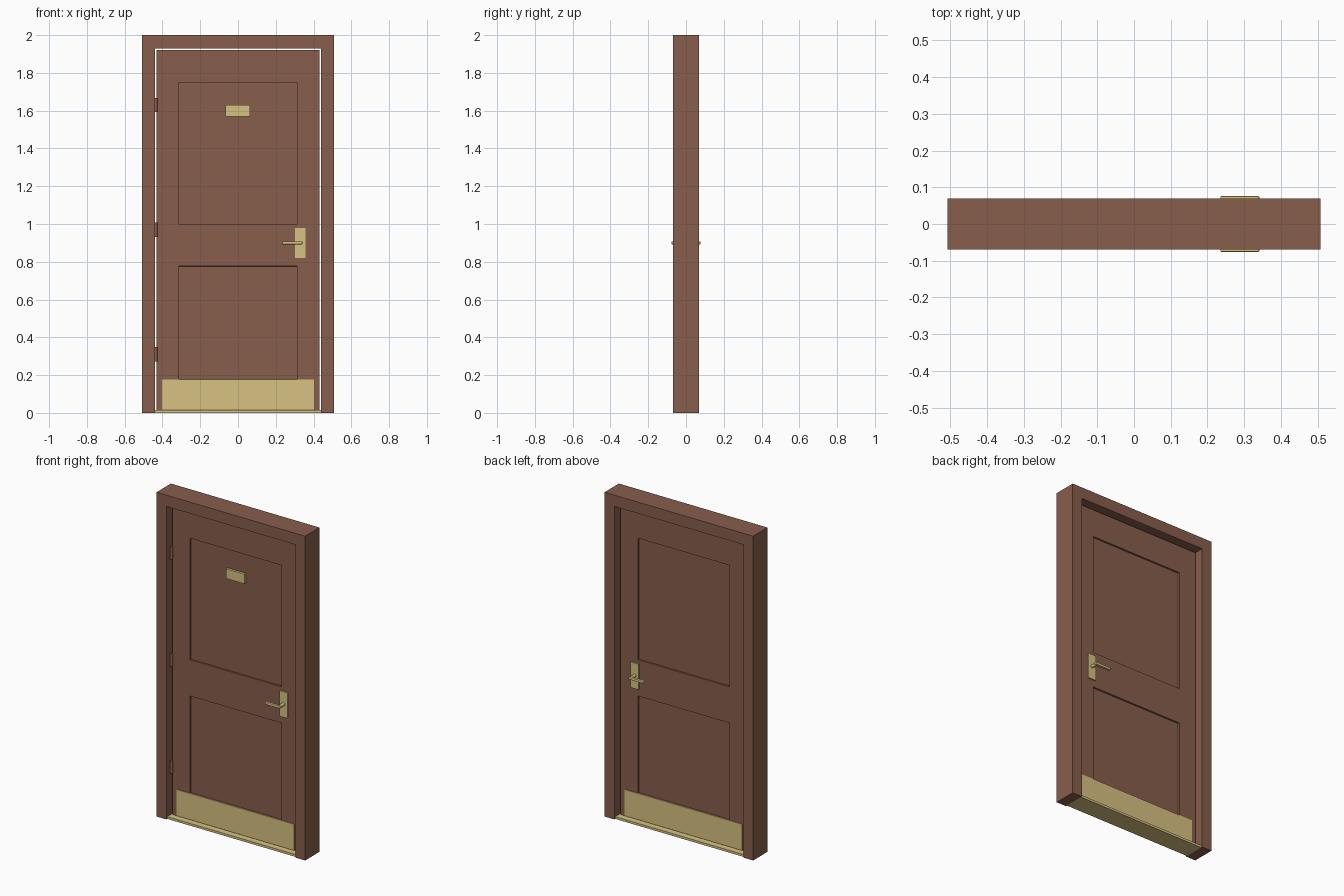
import bpy, bmesh, math
from mathutils import Matrix, Vector

if "Cube" in bpy.data.objects:
    bpy.data.objects.remove(bpy.data.objects["Cube"], do_unlink=True)


def material(name, rgb):
    m = bpy.data.materials.new(name)
    m.use_nodes = True
    m.diffuse_color = (*rgb, 1)
    bsdf = m.node_tree.nodes["Principled BSDF"]
    bsdf.inputs["Base Color"].default_value = (*rgb, 1)
    bsdf.inputs["Roughness"].default_value = 0.6
    return m


WOOD = material("brown wood", (0.242, 0.112, 0.072))
BRASS = material("pale brass", (0.68, 0.54, 0.22))


def finish(bm, name, mat):
    mesh = bpy.data.meshes.new(name)
    bm.to_mesh(mesh)
    bm.free()
    mesh.materials.append(mat)
    obj = bpy.data.objects.new(name, mesh)
    bpy.context.collection.objects.link(obj)
    return obj


def box_mesh(x, y, z):
    """Box from (low, high) ranges on each axis."""
    bm = bmesh.new()
    bmesh.ops.create_cube(bm, size=1)
    for v in bm.verts:
        v.co = Vector([r[0] if c < 0 else r[1] for r, c in zip((x, y, z), v.co)])
    return bm


def box(name, mat, x, y, z):
    return finish(box_mesh(x, y, z), name, mat)


def rod(name, mat, centre, radius, length, axis):
    bm = bmesh.new()
    turn = Matrix.Rotation(math.pi / 2, 4, "X") if axis == "Y" else Matrix()
    bmesh.ops.create_cone(bm, cap_ends=True, segments=16, radius1=radius, radius2=radius,
                          depth=length, matrix=Matrix.Translation(centre) @ turn)
    for f in bm.faces:
        f.smooth = len(f.verts) == 4
    for e in bm.edges:
        e.smooth = all(f.smooth for f in e.link_faces)
    return finish(bm, name, mat)


DEPTH, OUTER, OPENING, HEAD = 0.07, 0.507, 0.44, 1.93
FACE = 0.022  # half thickness of the door

# Frame: two jambs and the header between them
for side, s in (("right", -1), ("left", 1)):
    box(side + "_jamb", WOOD, sorted((s * OPENING, s * OUTER)), (-DEPTH, DEPTH), (0, 2))
box("header", WOOD, (-OPENING, OPENING), (-DEPTH, DEPTH), (HEAD, 2))
box("threshold", BRASS, (-OPENING, OPENING), (-0.062, 0.062), (0, 0.014))

# Door slab, cut along the panel outlines, with panels sunk on both sides
PANEL_X = 0.313
PANELS = ((0.177, 0.777), (1.0, 1.75))
bm = box_mesh((-0.432, 0.432), (-FACE, FACE), (0.014, 1.922))
cuts = [((x, 0, 0), (1, 0, 0)) for x in (-PANEL_X, PANEL_X)]
cuts += [((0, 0, z), (0, 0, 1)) for p in PANELS for z in p]
for point, normal in cuts:
    bmesh.ops.bisect_plane(bm, geom=bm.verts[:] + bm.edges[:] + bm.faces[:],
                           plane_co=point, plane_no=normal)
bm.normal_update()
sunk = []
for f in bm.faces:
    c = f.calc_center_median()
    if abs(f.normal.y) > 0.9 and abs(c.x) < PANEL_X and any(a < c.z < b for a, b in PANELS):
        sunk.append(f)
bmesh.ops.inset_individual(bm, faces=sunk, thickness=0.001, depth=-0.01)
finish(bm, "door_slab", WOOD)

# Brass fittings on both faces
for side, s in (("front", -1), ("back", 1)):
    def out(near, far):
        return sorted((s * near, s * far))

    box(side + "_kick_plate", BRASS, (-0.402, 0.402), out(FACE, FACE + 0.004), (0.018, 0.178))
    box(side + "_handle_plate", BRASS, (0.303, 0.357), out(FACE, FACE + 0.007), (0.82, 0.978))
    rod(side + "_handle_stem", BRASS, (0.33, s * 0.045, 0.9), 0.01, 0.048, "Y")
    lever = box(side + "_lever", BRASS, (0.235, 0.341), out(0.06, 0.076), (0.892, 0.908))
    bevel = lever.modifiers.new("soft edges", "BEVEL")
    bevel.width, bevel.segments = 0.003, 2

# Name plate on the front
box("door_plate", BRASS, (-0.065, 0.063), (-FACE - 0.004, 0.012 - FACE), (1.57, 1.63))

# Hinge barrels
for level, z in (("lower", 0.31), ("middle", 0.97), ("upper", 1.63)):
    rod(level + "_hinge", WOOD, (-0.435, -FACE - 0.005, z), 0.009, 0.076, "Z")
